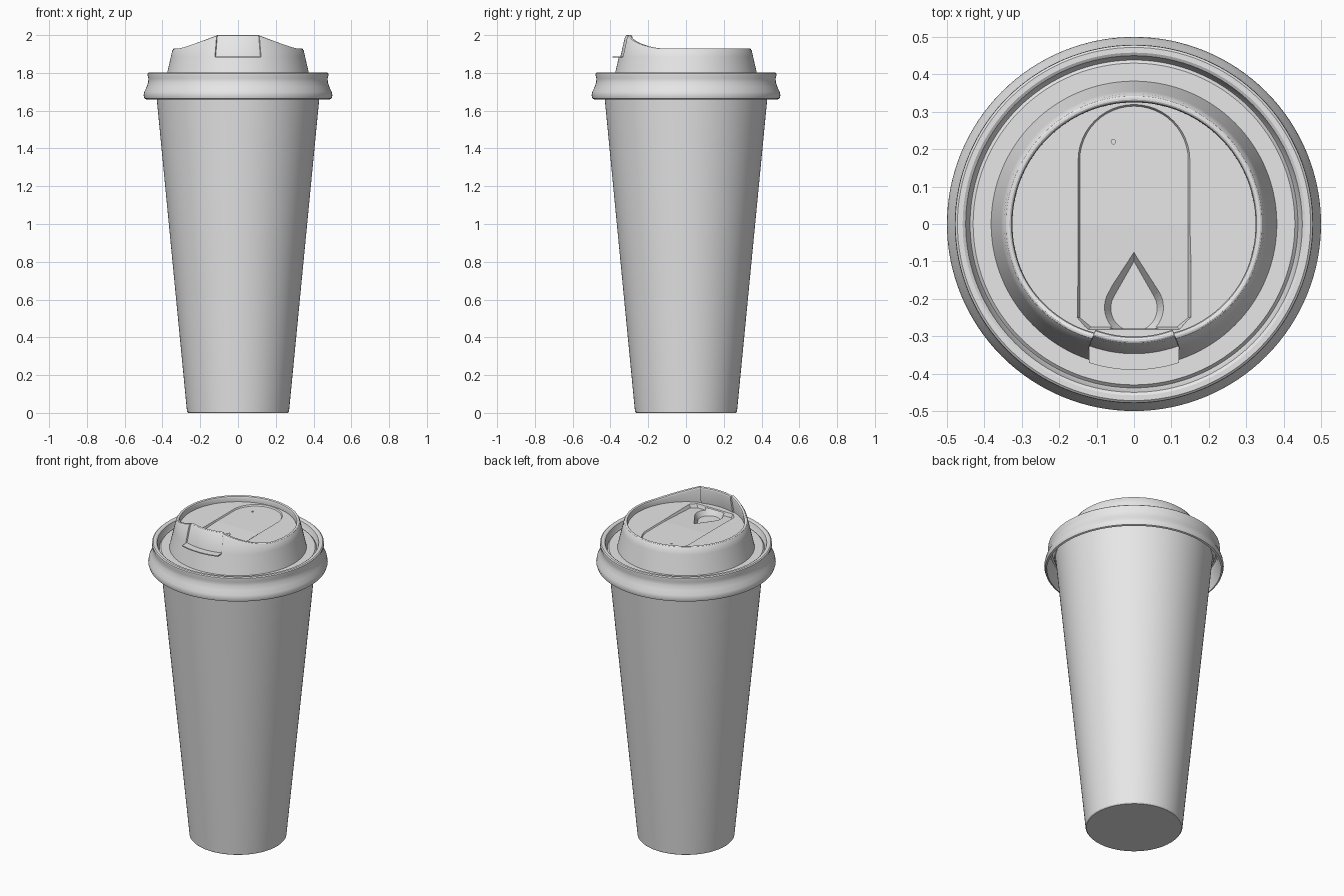
import bpy, bmesh
from math import sin, cos, acos, pi, radians, degrees

if "Cube" in bpy.data.objects:
    bpy.data.objects.remove(bpy.data.objects["Cube"], do_unlink=True)

grey = bpy.data.materials.new("light_grey")
grey.use_nodes = True
colour = (0.8, 0.8, 0.8, 1)
grey.diffuse_color = colour
grey.node_tree.nodes["Principled BSDF"].inputs["Base Color"].default_value = colour

SPOUT = 20        # half angle of the spout pad, in degrees
FLOOR = 1.895     # height of the sunken lid top
EVEN = [i * 360 / 128 - 180 for i in range(128)]


def finish(name, bm):
    bmesh.ops.recalc_face_normals(bm, faces=bm.faces)
    mesh = bpy.data.meshes.new(name)
    bm.to_mesh(mesh)
    bm.free()
    mesh.materials.append(grey)
    obj = bpy.data.objects.new(name, mesh)
    bpy.context.collection.objects.link(obj)
    return obj


def smooth(obj):
    bpy.ops.object.select_all(action='DESELECT')
    obj.select_set(True)
    bpy.context.view_layer.objects.active = obj
    bpy.ops.object.shade_smooth_by_angle(angle=radians(32))


def revolve(name, profile, angles=EVEN, closed=True):
    """Sweep profile(angle) around z; angle 0 is the front."""
    bm = bmesh.new()
    rings = []
    for a in angles:
        t = radians(a)
        rings.append([bm.verts.new((r * sin(t), -r * cos(t), z)) for r, z in profile(a)])
    n = len(rings[0])
    for i, ring in enumerate(rings):
        nxt = rings[(i + 1) % len(rings)]
        for j in range(n if closed else n - 1):
            k = (j + 1) % n
            bm.faces.new((ring[j], nxt[j], nxt[k], ring[k]))
    if not closed:
        bm.faces.new([ring[0] for ring in rings])
        bm.faces.new([ring[-1] for ring in rings])
    obj = finish(name, bm)
    smooth(obj)
    return obj


def prism(name, low, high, z_low, z_high, crease=None):
    """Loft between two outlines; z_low may depend on y."""
    bm = bmesh.new()
    a = [bm.verts.new((x, y, z_low(y))) for x, y in low]
    b = [bm.verts.new((x, y, z_high)) for x, y in high]
    n = len(a)
    bm.faces.new(a)
    bm.faces.new(b)
    for i in range(n):
        j = (i + 1) % n
        bm.faces.new((a[i], a[j], b[j], b[i]))
    if crease:
        bmesh.ops.connect_verts(bm, verts=[a[i] for i in crease])
    return finish(name, bm)


def cut(obj, cutter):
    cutter.hide_render = True
    mod = obj.modifiers.new("cut", 'BOOLEAN')
    mod.operation = 'DIFFERENCE'
    mod.solver = 'EXACT'
    mod.object = cutter
    bpy.ops.object.select_all(action='DESELECT')
    obj.select_set(True)
    bpy.context.view_layer.objects.active = obj
    bpy.ops.object.modifier_apply(modifier=mod.name)
    bpy.data.objects.remove(cutter, do_unlink=True)


# Tapered cup body
cup = [(0.265, 0), (0.27, 0.006), (0.432, 1.68), (0.44, 1.76), (0.43, 1.77)]
revolve("cup_body", lambda a: cup, closed=False)

# Flared skirt of the lid with its rim and inner trough
skirt = [(0.485, 1.66), (0.495, 1.664), (0.5, 1.68), (0.496, 1.7), (0.484, 1.725),
         (0.476, 1.75), (0.474, 1.77), (0.479, 1.788), (0.478, 1.797), (0.472, 1.802),
         (0.458, 1.802), (0.45, 1.797), (0.444, 1.775), (0.434, 1.752), (0.42, 1.738),
         (0.405, 1.733), (0.385, 1.733), (0.385, 1.72), (0.425, 1.724), (0.445, 1.74),
         (0.457, 1.775), (0.465, 1.77), (0.467, 1.74), (0.482, 1.7)]
revolve("lid_skirt", lambda a: skirt)


# Dome wall, raised towards the front, with the spout pad set in slightly
def outer(z):
    return 0.39 - (z - 1.735) * 0.23


def dome(a):
    pad = abs(a) < SPOUT
    t = min(1, max(0, (abs(a) - SPOUT) / 48))
    top = 1.93 + 0.07 * (1 - t) ** 1.5
    inset = 0.008 if pad else 0
    r = outer(top) - inset
    pts = [(outer(1.725), 1.725), (outer(1.884), 1.884), (outer(1.886) - inset, 1.886),
           (outer(top - 0.012) - inset, top - 0.012)]
    # rounded lip
    for i in range(6):
        u = pi * i / 5
        pts.append((r - 0.01 + 0.009 * cos(u), top - 0.008 + 0.008 * sin(u)))
    return pts + [(r - 0.02, top - 0.012), (0.325 - inset, 1.9), (0.325, 1.85), (0.355, 1.725)]


steps = [s * (SPOUT + d) for s in (-1, 1) for d in (-0.1, 0.1)]
dome_angles = sorted([a for a in EVEN if min(abs(a - s) for s in steps) > 0.3] + steps)
revolve("lid_dome", dome, dome_angles)

# Thin ledge below the spout pad
half = 0.12
xs = [half * (i / 8 - 1) for i in range(17)]
arc = [(x, -(0.39 ** 2 - x * x) ** 0.5) for x in xs]
back = [(x, -(0.345 ** 2 - x * x) ** 0.5) for x in reversed(xs)]
prism("spout_ledge", arc + back, arc + back, lambda y: 1.882, 1.888)

# Sunken lid top
floor = revolve("lid_top", lambda a: [(0.335, 1.82), (0.335, FLOOR)], closed=False)


# Recessed strip, creased across the middle and sloping down to the front
def strip(o):
    w = 0.155 - o
    side = [(w, 0), (w, 0.17)]
    bow = [(w * cos(pi * i / 24), 0.17 + w * sin(pi * i / 24)) for i in range(1, 24)]
    front = [(-w, -0.25), (o - 0.125, o - 0.285), (0.125 - o, o - 0.285), (w, -0.25)]
    return side + bow + [(-w, 0.17), (-w, 0)] + front


def strip_floor(y):
    return FLOOR - 0.008 + min(0, y) * 0.05


count = len(strip(0))
cut(floor, prism("strip_cutter", strip(0.01), strip(0), strip_floor, FLOOR + 0.01,
                 crease=(0, count - 5)))


# Teardrop drinking hole
def teardrop(r, tip, cy=-0.225):
    t = acos(r / (tip - cy))
    start, sweep = pi / 2 + t, 2 * pi - 2 * t
    return [(r * cos(start + sweep * i / 32), cy + r * sin(start + sweep * i / 32))
            for i in range(33)] + [(0, tip)]


cut(floor, prism("hole_cutter", teardrop(0.062, -0.1), teardrop(0.085, -0.073),
                 lambda y: 1.845, FLOOR - 0.008))

# Small air hole
ring = [(-0.055 + 0.006 * cos(pi * i / 8), 0.22 + 0.006 * sin(pi * i / 8)) for i in range(16)]
cut(floor, prism("vent_cutter", ring, ring, lambda y: 1.86, FLOOR + 0.01))
smooth(floor)
